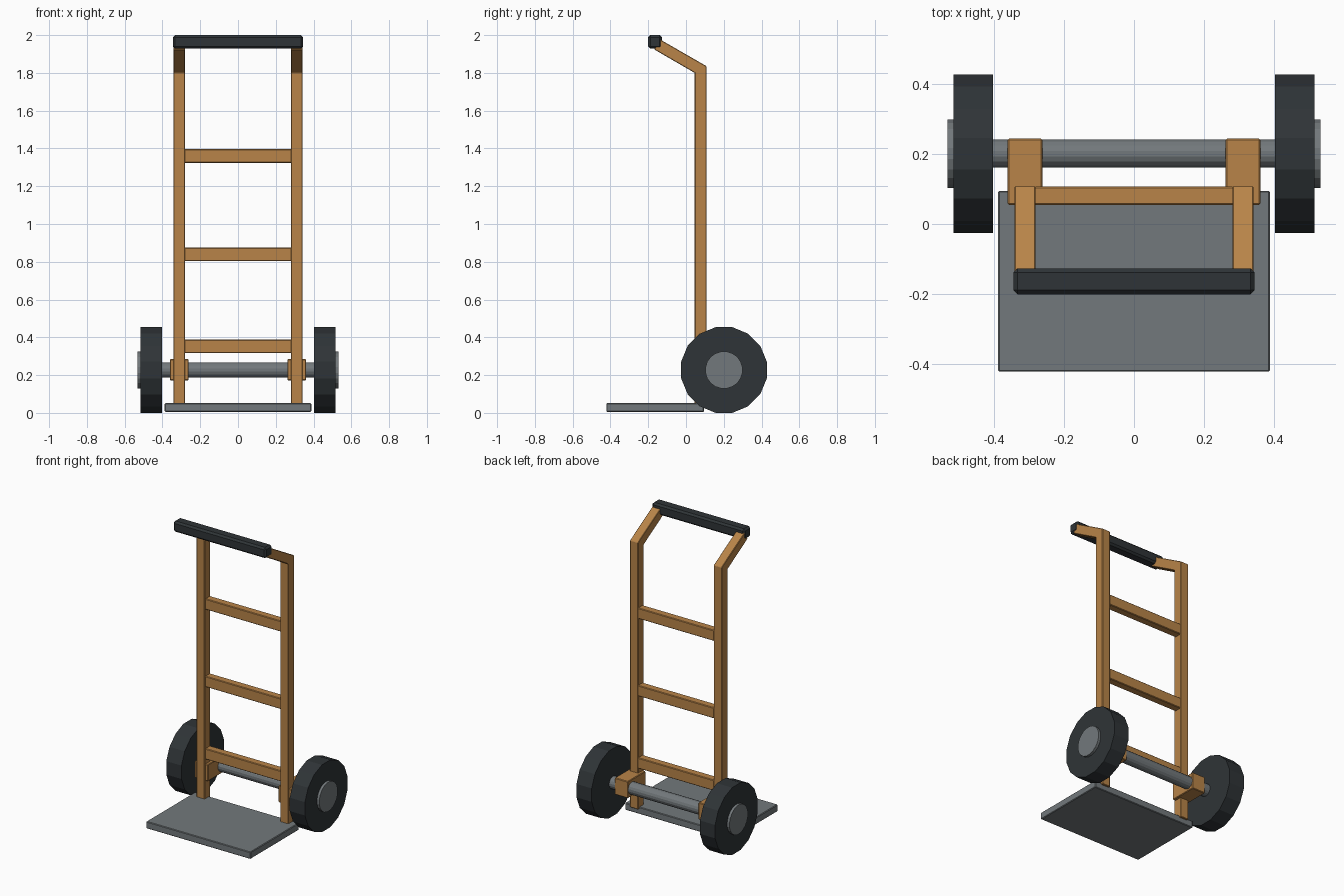
import bpy, bmesh, math
from mathutils import Matrix

if "Cube" in bpy.data.objects:
    bpy.data.objects.remove(bpy.data.objects["Cube"])


def material(name, rgb):
    m = bpy.data.materials.new(name)
    m.diffuse_color = (*rgb, 1)
    m.use_nodes = True
    m.node_tree.nodes["Principled BSDF"].inputs["Base Color"].default_value = m.diffuse_color
    return m


WOOD = material("wood", (0.48, 0.23, 0.065))
RUBBER = material("rubber", (0.028, 0.034, 0.038))
STEEL = material("steel", (0.17, 0.19, 0.20))


def finish(name, bm, mat, bevel=0.0):
    bmesh.ops.recalc_face_normals(bm, faces=bm.faces)
    if bevel:
        bmesh.ops.bevel(bm, geom=bm.edges[:], offset=bevel, segments=1,
                        affect='EDGES', profile=0.5)
    me = bpy.data.meshes.new(name)
    bm.to_mesh(me)
    bm.free()
    me.materials.append(mat)
    ob = bpy.data.objects.new(name, me)
    bpy.context.collection.objects.link(ob)
    return ob


def box(name, x, y, z, mat, bevel=0.004):
    bm = bmesh.new()
    size = [b - a for a, b in (x, y, z)]
    mid = [(a + b) / 2 for a, b in (x, y, z)]
    bmesh.ops.create_cube(bm, size=1, matrix=Matrix.Translation(mid) @ Matrix.Diagonal((*size, 1)))
    return finish(name, bm, mat, bevel)


def disc(name, x0, x1, radius, sides, mat, centre=(0.201, 0.227)):
    # Cylinder along x, with a flat side facing up
    bm = bmesh.new()
    m = (Matrix.Translation(((x0 + x1) / 2, *centre)) @ Matrix.Rotation(math.pi / 2, 4, 'Y')
         @ Matrix.Rotation(math.pi / sides, 4, 'Z'))
    bmesh.ops.create_cone(bm, cap_ends=True, segments=sides, radius1=radius,
                          radius2=radius, depth=x1 - x0, matrix=m)
    return finish(name, bm, mat)


def prism(name, x0, x1, profile, mat, bevel):
    # Side profile (y, z) extruded along x
    bm = bmesh.new()
    face = bm.faces.new([bm.verts.new((x0, y, z)) for y, z in profile])
    ext = bmesh.ops.extrude_face_region(bm, geom=[face])
    bmesh.ops.translate(bm, vec=(x1 - x0, 0, 0),
                        verts=[v for v in ext["geom"] if isinstance(v, bmesh.types.BMVert)])
    return finish(name, bm, mat, bevel)


# Toe plate
box("toe_plate", (-0.388, 0.388), (-0.422, 0.095), (0.005, 0.052), STEEL)

# Bent side rails, axle brackets, wheels and hubs on both sides
rail = [(0.046, 0.04), (0.108, 0.04), (0.108, 1.836), (-0.137, 1.977),
        (-0.168, 1.924), (0.046, 1.800)]
for side, s in (("left", -1), ("right", 1)):
    def span(a, b):
        return tuple(sorted((s * a, s * b)))
    prism(side + "_rail", *span(0.281, 0.342), rail, WOOD, 0.003)
    box(side + "_axle_bracket", span(0.262, 0.361), (0.055, 0.244), (0.172, 0.285), WOOD)
    disc(side + "_wheel", *span(0.403, 0.516), 0.231, 16, RUBBER)
    disc(side + "_hub", *span(0.42, 0.533), 0.099, 20, STEEL)

# Cross rungs
for i, z in enumerate((0.352, 0.839, 1.360)):
    box(f"rung_{i + 1}", (-0.285, 0.285), (0.055, 0.107), (z - 0.036, z + 0.036), WOOD)

# Axle
disc("axle", -0.43, 0.43, 0.041, 16, STEEL)

# Handle grip
box("handle_grip", (-0.345, 0.345), (-0.201, -0.127), (1.928, 2.0), RUBBER, 0.012)
